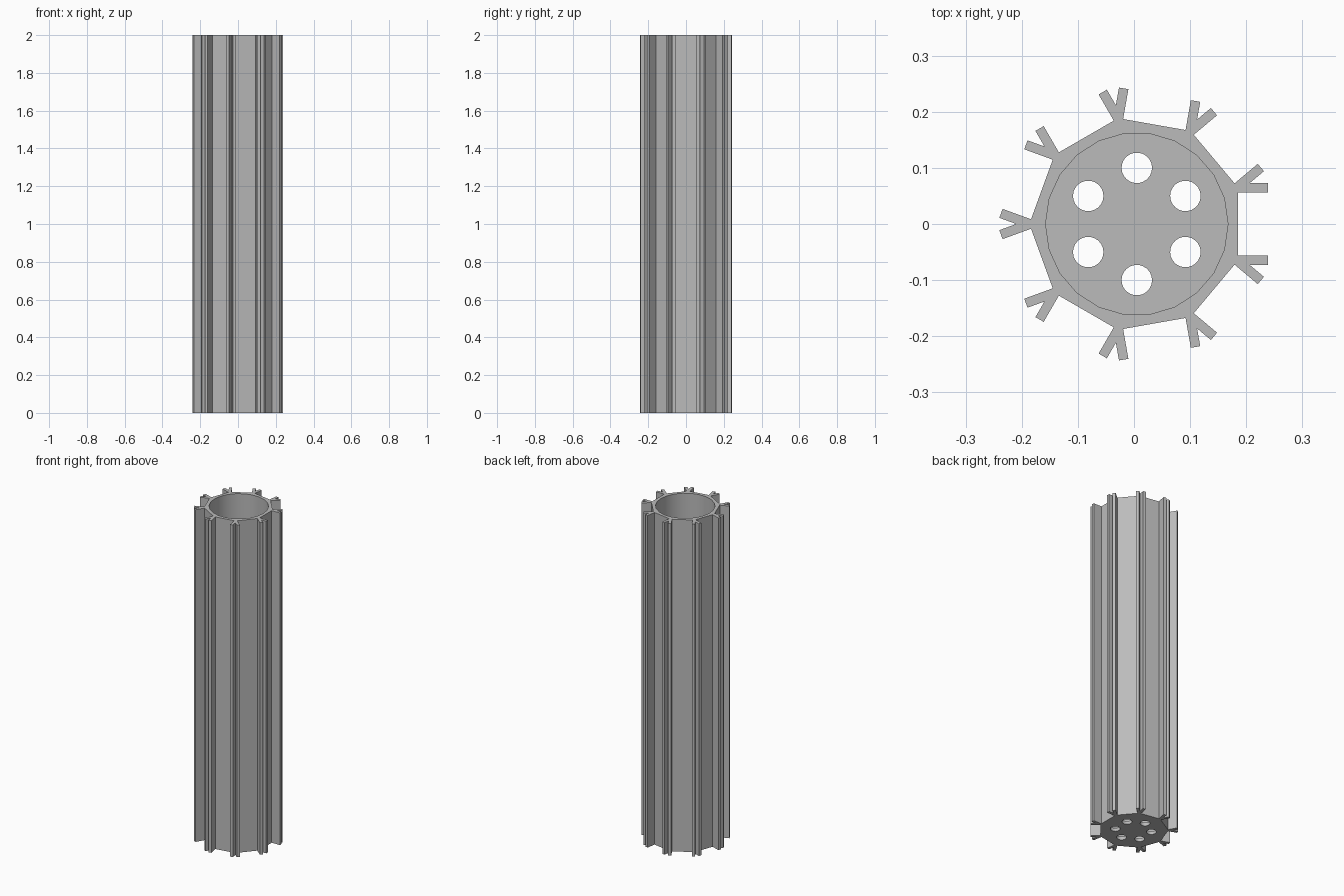
import bpy
import bmesh
from math import sin, cos, tan, pi, radians
from mathutils import Matrix, Vector

cube = bpy.data.objects.get("Cube")
if cube:
    bpy.data.objects.remove(cube)

HEIGHT, FLOOR = 2.0, 0.02
SIDES, FACE_R, TIP_R = 9, 0.18, 0.234     # flat sides, their distance, fin tip distance
ARM_IN, ARM_OUT = 0.0565, 0.0735          # sideways extent of each fin arm
BORE_R, HOLE_R, RING_R, SEGMENTS = 0.1625, 0.0272, 0.1, 22
CENTRE = Vector((0.005, 0, 0))


def circle(radius, centre=(0, 0)):
    return [(centre[0] + radius * cos(2 * pi * i / SEGMENTS),
             centre[1] + radius * sin(2 * pi * i / SEGMENTS)) for i in range(SEGMENTS)]


def finned_outline():
    """One flat side with half a Y fin at each end, repeated around the axis."""
    notch = ARM_OUT / tan(pi / SIDES)
    half = [(FACE_R, ARM_IN), (TIP_R, ARM_IN), (TIP_R, ARM_OUT)]
    side = [(notch, -ARM_OUT)] + [(n, -t) for n, t in reversed(half)] + half
    points = []
    for k in range(SIDES):
        turn = Matrix.Rotation(2 * pi * k / SIDES, 2)
        points += [turn @ Vector(p) for p in side]
    return points


bm = bmesh.new()


def loop(points, z):
    verts = [bm.verts.new((p[0], p[1], z)) for p in points]
    edges = [bm.edges.new((v, verts[i - 1])) for i, v in enumerate(verts)]
    return verts, edges


def wall(points, z0, z1):
    """Upright wall along a closed profile; returns its bottom and top edges."""
    low, low_edges = loop(points, z0)
    high, high_edges = loop(points, z1)
    for i in range(len(low)):
        bm.faces.new((low[i - 1], low[i], high[i], high[i - 1]))
    return low_edges, high_edges


def cap(edges):
    bmesh.ops.triangle_fill(bm, edges=edges, use_beauty=True, use_dissolve=False)


# Outer finned wall, inner bore and drain holes
outer_low, outer_high = wall(finned_outline(), 0, HEIGHT)
bore_low, bore_high = wall(circle(BORE_R), FLOOR, HEIGHT)
holes_low, holes_high = [], []
for k in range(6):
    a = radians(30 + 60 * k)
    low, high = wall(circle(HOLE_R, (RING_R * cos(a), RING_R * sin(a))), 0, FLOOR)
    holes_low += low
    holes_high += high

# Underside, floor inside the bore, and top rim
cap(outer_low + holes_low)
cap(bore_low + holes_high)
cap(outer_high + bore_high)
bmesh.ops.translate(bm, verts=bm.verts, vec=CENTRE)
bmesh.ops.recalc_face_normals(bm, faces=bm.faces)

mesh = bpy.data.meshes.new("finned_tube")
bm.to_mesh(mesh)
bm.free()
tube = bpy.data.objects.new("finned_tube", mesh)
bpy.context.collection.objects.link(tube)

# Grey metal
grey = bpy.data.materials.new("plain_grey")
grey.use_nodes = True
grey.diffuse_color = (0.5, 0.5, 0.5, 1)
grey.node_tree.nodes["Principled BSDF"].inputs["Base Color"].default_value = (0.5, 0.5, 0.5, 1)
mesh.materials.append(grey)

# Smooth the round bore, keep the profile edges crisp
bpy.ops.object.select_all(action='DESELECT')
tube.select_set(True)
bpy.context.view_layer.objects.active = tube
bpy.ops.object.shade_smooth_by_angle(angle=radians(30))
